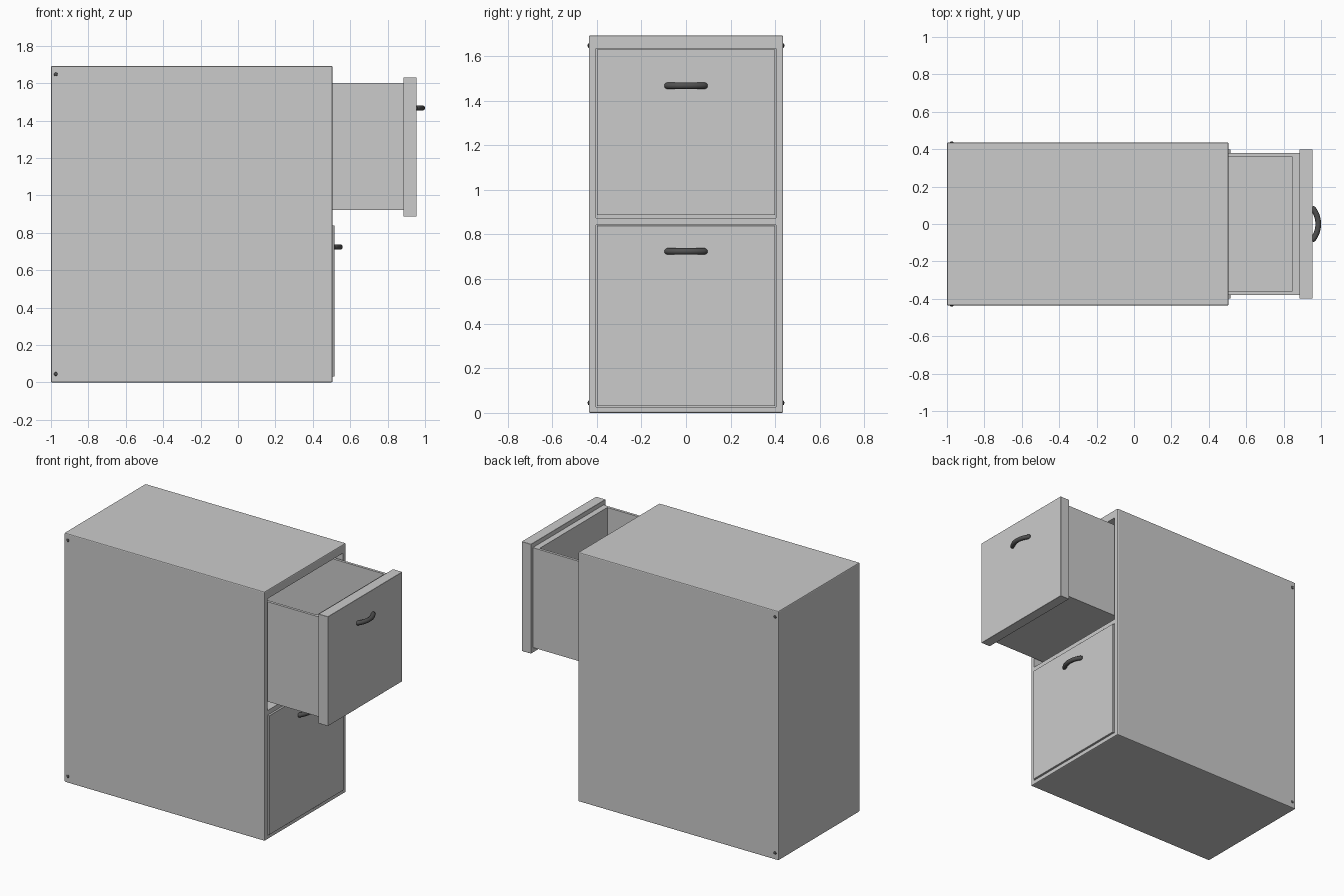
import bpy
import bmesh
import math
from mathutils import Vector

if "Cube" in bpy.data.objects:
    bpy.data.objects.remove(bpy.data.objects["Cube"])

dark = bpy.data.materials.new("dark_metal")
dark.diffuse_color = (0.08, 0.08, 0.08, 1)
dark.use_nodes = True
dark.node_tree.nodes["Principled BSDF"].inputs["Base Color"].default_value = dark.diffuse_color


def box(name, lo, hi, bevel=0.0, segments=2):
    """Axis-aligned box between two corners, with optional rounded edges."""
    lo, hi = Vector(lo), Vector(hi)
    bm = bmesh.new()
    bmesh.ops.create_cube(bm, size=1)
    bmesh.ops.scale(bm, vec=hi - lo, verts=bm.verts)
    bmesh.ops.translate(bm, vec=(lo + hi) / 2, verts=bm.verts)
    if bevel:
        bmesh.ops.bevel(bm, geom=bm.edges[:], offset=bevel, segments=segments,
                        profile=0.5, affect='EDGES')
    mesh = bpy.data.meshes.new(name)
    bm.to_mesh(mesh)
    bm.free()
    ob = bpy.data.objects.new(name, mesh)
    bpy.context.collection.objects.link(ob)
    return ob


def activate(ob):
    bpy.ops.object.select_all(action='DESELECT')
    ob.select_set(True)
    bpy.context.view_layer.objects.active = ob


def carve(ob, lo, hi):
    """Cut a box-shaped hollow out of an object."""
    cutter = box("cutter", lo, hi)
    cutter.hide_render = True
    mod = ob.modifiers.new("hollow", 'BOOLEAN')
    mod.operation = 'DIFFERENCE'
    mod.solver = 'EXACT'
    mod.object = cutter
    activate(ob)
    bpy.ops.object.modifier_apply(modifier=mod.name)
    bpy.data.objects.remove(cutter, do_unlink=True)


def handle(name, x, z):
    """Bowed bar handle bent outwards from the drawer front."""
    half, depth = 0.09, 0.034
    radius = (half ** 2 + depth ** 2) / (2 * depth)
    spread = math.asin(half / radius)
    n = 20
    curve = bpy.data.curves.new(name, 'CURVE')
    curve.dimensions = '3D'
    curve.bevel_depth = 0.015
    curve.bevel_resolution = 3
    curve.use_fill_caps = True
    spline = curve.splines.new('POLY')
    spline.points.add(n)
    for i, p in enumerate(spline.points):
        a = spread * (2 * i / n - 1)
        p.co = (x + 0.03 - radius * (1 - math.cos(a)), radius * math.sin(a), z, 1)
        p.radius = 0.75 if i in (0, n) else 1
    ob = bpy.data.objects.new(name, curve)
    bpy.context.collection.objects.link(ob)
    activate(ob)
    bpy.ops.object.convert(target='MESH')
    ob = bpy.context.object
    bpy.ops.object.shade_smooth_by_angle(angle=math.radians(40))
    ob.data.materials.clear()
    ob.data.materials.append(dark)


def drawer(name, front, z0, z1, handle_z):
    """Drawer with overhanging front panel, open-topped box and handle."""
    face = front - 0.07
    back = face - 1.38
    box(name + "_front", (face, -0.399, z0), (front, 0.399, z1), 0.001, 1)
    tray = box(name + "_box", (back, -0.38, z0 + 0.035), (face, 0.38, z1 - 0.03))
    carve(tray, (back + 0.02, -0.362, z0 + 0.055), (face - 0.04, 0.362, z1 + 0.1))
    handle(name + "_handle", front, handle_z)


# cabinet shell with two drawer bays
cabinet = box("cabinet", (-1, -0.436, 0), (0.505, 0.436, 1.692), 0.006)
for z0, z1 in ((0.027, 0.843), (0.875, 1.634)):
    carve(cabinet, (-0.965, -0.404, z0), (0.7, 0.404, z1))

# drawers: upper pulled out, lower closed
drawer("upper_drawer", 0.955, 0.887, 1.63, 1.467)
drawer("lower_drawer", 0.515, 0.031, 0.84, 0.724)

# rivets near the back corners of both sides
for side, y in (("front", -0.436), ("back", 0.436)):
    for level, z in (("lower", 0.045), ("upper", 1.647)):
        bpy.ops.mesh.primitive_uv_sphere_add(segments=16, ring_count=8, radius=0.01,
                                             location=(-0.974, y, z))
        rivet = bpy.context.object
        rivet.name = f"{side}_{level}_rivet"
        rivet.scale.y = 0.5
        bpy.ops.object.shade_smooth()
        rivet.data.materials.append(dark)
